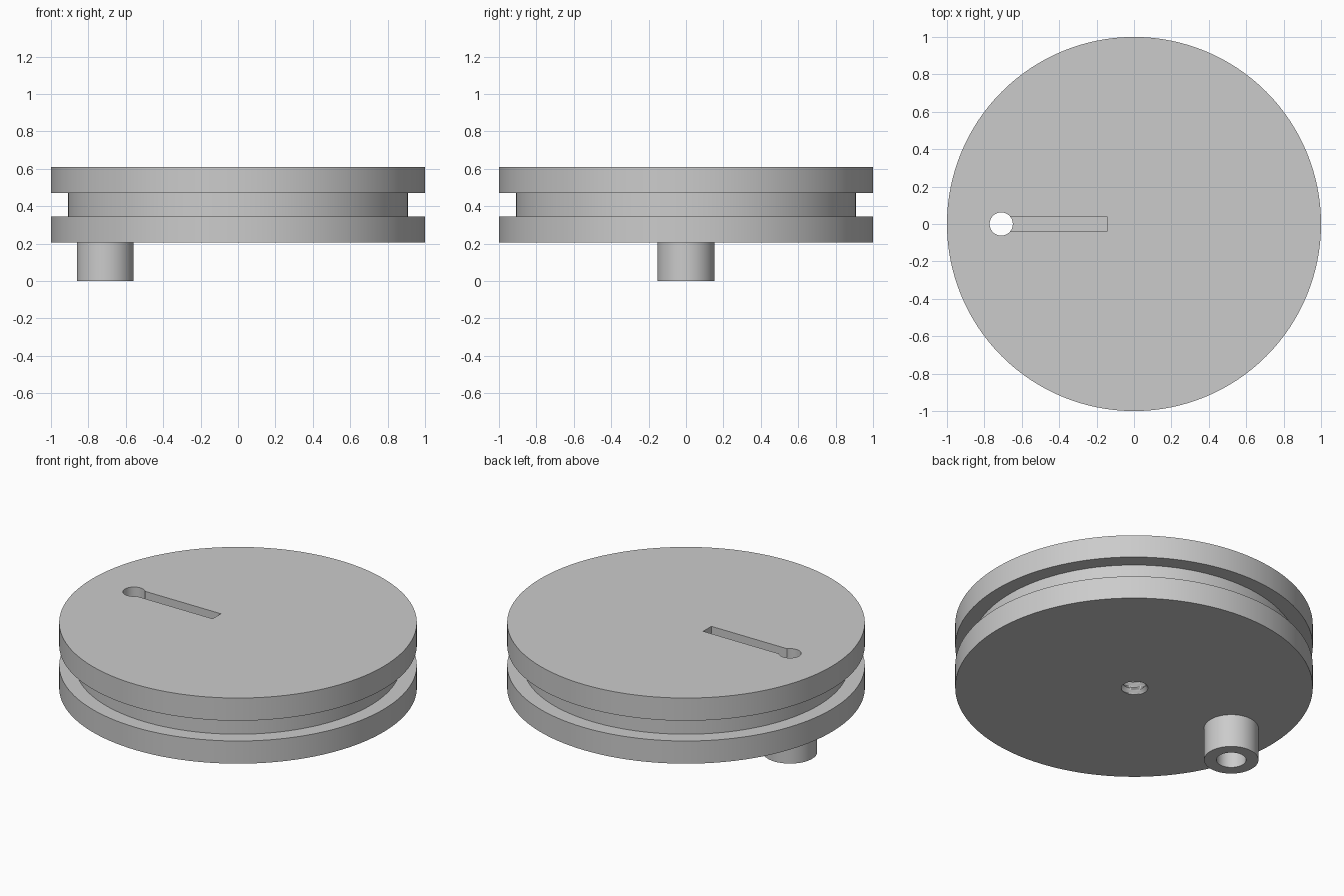
import bpy, bmesh, math
from mathutils import Matrix, Vector

cube = bpy.data.objects.get("Cube")
if cube:
    bpy.data.objects.remove(cube)

PIN_X = -0.71
BASE, TOP = 0.205, 0.61

grey = bpy.data.materials.new("plain grey")
grey.use_nodes = True
colour = (0.6, 0.6, 0.6, 1)
grey.diffuse_color = colour
grey.node_tree.nodes["Principled BSDF"].inputs["Base Color"].default_value = colour


def finish(name, bm):
    bmesh.ops.recalc_face_normals(bm, faces=bm.faces)
    mesh = bpy.data.meshes.new(name)
    bm.to_mesh(mesh)
    bm.free()
    mesh.materials.append(grey)
    obj = bpy.data.objects.new(name, mesh)
    bpy.context.collection.objects.link(obj)
    return obj


def lathe(name, profile, x=0, closed=False, steps=96):
    """Turn a (radius, z) profile around a vertical axis."""
    bm = bmesh.new()
    verts = [bm.verts.new((x + r, 0, z)) for r, z in profile]
    pairs = list(zip(verts, verts[1:]))
    if closed:
        pairs.append((verts[-1], verts[0]))
    edges = [bm.edges.new(p) for p in pairs]
    bmesh.ops.spin(bm, geom=verts + edges, cent=(x, 0, 0), axis=(0, 0, 1),
                   angle=math.tau, steps=steps)
    bmesh.ops.remove_doubles(bm, verts=bm.verts, dist=1e-5)
    return finish(name, bm)


def box(name, x0, x1, y0, y1, z0, z1):
    bm = bmesh.new()
    size = Vector((x1 - x0, y1 - y0, z1 - z0))
    mid = Vector((x0 + x1, y0 + y1, z0 + z1)) / 2
    bmesh.ops.create_cube(bm, size=1, matrix=Matrix.Translation(mid) @ Matrix.Diagonal(size.to_4d()))
    return finish(name, bm)


def thread(name, r_minor, r_major, pitch, z0, z1, sides=48, per_turn=8):
    """A solid screw shape with triangular ridges."""
    bm = bmesh.new()
    rows = round((z1 - z0) / pitch * per_turn)
    rings = []
    for i in range(rows + 1):
        z = z0 + (z1 - z0) * i / rows
        ring = []
        for j in range(sides):
            a = math.tau * j / sides
            phase = (z / pitch - j / sides) % 1
            r = r_minor + (r_major - r_minor) * abs(2 * phase - 1)
            ring.append(bm.verts.new((r * math.cos(a), r * math.sin(a), z)))
        rings.append(ring)
    for low, high in zip(rings, rings[1:]):
        for j in range(sides):
            k = (j + 1) % sides
            bm.faces.new((low[j], low[k], high[k]))
            bm.faces.new((low[j], high[k], high[j]))
    bm.faces.new(rings[0])
    bm.faces.new(rings[-1])
    return finish(name, bm)


def cut(target, cutter):
    mod = target.modifiers.new("cut", 'BOOLEAN')
    mod.operation = 'DIFFERENCE'
    mod.solver = 'EXACT'
    mod.object = cutter
    cutter.hide_render = True
    bpy.context.view_layer.objects.active = target
    bpy.ops.object.modifier_apply(modifier=mod.name)
    bpy.data.objects.remove(cutter)


# Grooved wheel
wheel = lathe("grooved_wheel", [
    (0, BASE), (1, BASE), (1, 0.345), (0.91, 0.345),
    (0.91, 0.47), (1, 0.47), (1, TOP), (0, TOP)], steps=128)

# Slot, through hole and threaded centre hole
cut(wheel, box("slot_cutter", PIN_X, -0.145, -0.04, 0.04, 0.41, 0.7))
cut(wheel, lathe("hole_cutter", [(0, 0.1), (0.062, 0.1), (0.062, 0.7), (0, 0.7)], PIN_X, steps=48))
cut(wheel, thread("thread_cutter", 0.064, 0.085, 0.045, 0.18, 0.45))

# Hollow pin below the wheel
pin = lathe("hollow_pin", [(0.083, 0), (0.152, 0), (0.152, BASE), (0.083, BASE)],
            PIN_X, closed=True, steps=64)

# Smooth round walls, sharp rims
for obj in (wheel, pin):
    bpy.ops.object.select_all(action='DESELECT')
    obj.select_set(True)
    bpy.context.view_layer.objects.active = obj
    bpy.ops.object.shade_smooth_by_angle(angle=math.radians(30))
